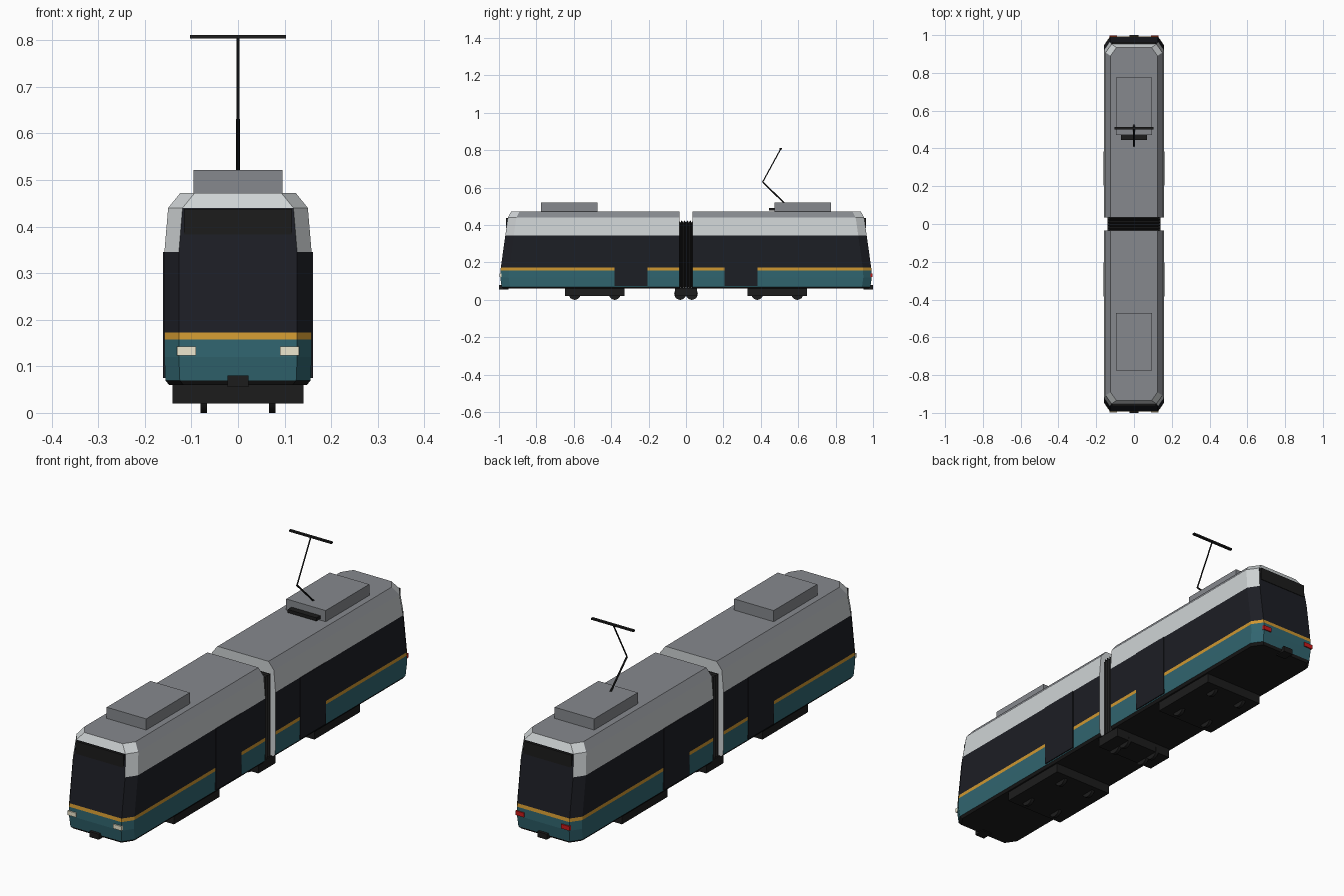
import bpy, bmesh
from math import pi
from mathutils import Vector

if "Cube" in bpy.data.objects:
    bpy.data.objects.remove(bpy.data.objects["Cube"])


def material(name, r, g, b):
    m = bpy.data.materials.new(name)
    m.diffuse_color = (r, g, b, 1)
    m.use_nodes = True
    m.node_tree.nodes["Principled BSDF"].inputs["Base Color"].default_value = m.diffuse_color
    return m


TEAL = material("teal", 0.03, 0.13, 0.16)
GOLD = material("gold", 0.62, 0.31, 0.03)
BLACK = material("dark_glass", 0.012, 0.013, 0.018)
LIGHT = material("light_grey", 0.62, 0.65, 0.66)
ROOF = material("roof_grey", 0.24, 0.25, 0.27)
UNDER = material("underframe_black", 0.012, 0.012, 0.012)
CREAM = material("lamp_cream", 0.85, 0.8, 0.62)
RED = material("lamp_red", 0.6, 0.01, 0.01)


def finish(name, bm, mats):
    bmesh.ops.recalc_face_normals(bm, faces=bm.faces)
    me = bpy.data.meshes.new(name)
    bm.to_mesh(me)
    bm.free()
    for m in mats:
        me.materials.append(m)
    ob = bpy.data.objects.new(name, me)
    bpy.context.collection.objects.link(ob)
    return ob


def box(name, x0, x1, y0, y1, z0, z1, mat):
    bm = bmesh.new()
    bmesh.ops.create_cube(bm, size=1)
    for v in bm.verts:
        v.co = ((x0 + x1) / 2 + v.co.x * (x1 - x0),
                (y0 + y1) / 2 + v.co.y * (y1 - y0),
                (z0 + z1) / 2 + v.co.z * (z1 - z0))
    return finish(name, bm, [mat])


def rod(name, a, b, r, mat, sides=8):
    a, b = Vector(a), Vector(b)
    bm = bmesh.new()
    bmesh.ops.create_cone(bm, cap_ends=True, segments=sides, radius1=r, radius2=r, depth=(b - a).length)
    ob = finish(name, bm, [mat])
    ob.location = (a + b) / 2
    ob.rotation_euler = (b - a).to_track_quat('Z', 'Y').to_euler()
    return ob


# height, half width, nose position, then material of the band above (side, nose corner, nose)
LEVELS = [(0.060, 0.148, 0.978, (5, 5, 5)),
          (0.070, 0.156, 0.986, (0, 0, 0)),
          (0.120, 0.158, 0.993, (0, 0, 0)),
          (0.158, 0.158, 0.992, (1, 1, 1)),
          (0.173, 0.158, 0.990, (2, 2, 2)),
          (0.345, 0.158, 0.966, (3, 3, 2)),
          (0.440, 0.150, 0.952, (4, 3, 3)),
          (0.472, 0.124, 0.935, None)]
INNER = 0.035


def car_body(name, s):
    bm = bmesh.new()
    rings = []
    for z, w, n, _ in LEVELS:
        pts = [(w, INNER), (w, n - 0.045), (w - 0.031, n),
               (0.031 - w, n), (-w, n - 0.045), (-w, INNER)]
        rings.append([bm.verts.new((x, s * y, z)) for x, y in pts])
    for lo, hi, level in zip(rings, rings[1:], LEVELS):
        side, corner, nose = level[3]
        for i, m in enumerate((side, corner, nose, corner, side, 3)):
            j = (i + 1) % 6
            bm.faces.new((lo[i], lo[j], hi[j], hi[i])).material_index = m
    bm.faces.new(rings[0]).material_index = 5
    bm.faces.new(rings[-1]).material_index = 4
    return finish(name, bm, [TEAL, GOLD, BLACK, LIGHT, ROOF, UNDER])


def bogie(name, yc, half, axle):
    box(name + "_frame", -0.141, 0.141, yc - half, yc + half, 0.02, 0.062, UNDER)
    for y in (yc - axle, yc + axle):
        rod(name + "_axle", (-0.07, y, 0.032), (0.07, y, 0.032), 0.008, UNDER)
        for x in (-0.074, 0.074):
            w = rod(name + "_wheel", (x - 0.007, y, 0.032), (x + 0.007, y, 0.032), 0.032, UNDER, 20)
            for p in w.data.polygons:
                p.use_smooth = len(p.vertices) == 4
            w.data.set_sharp_from_angle(angle=pi / 6)


for s, end in ((-1, "front"), (1, "rear")):
    car_body(end + "_car_body", s)
    # destination sign, coupler and rooftop equipment
    ys = sorted((s * 0.93, s * 0.963))
    box(end + "_destination_sign", -0.116, 0.116, *ys, 0.383, 0.438, UNDER)
    ys = sorted((s * 0.95, s * 1.0))
    box(end + "_coupler", -0.023, 0.023, *ys, 0.056, 0.08, UNDER)
    ys = sorted((s * 0.472, s * 0.775))
    box(end + "_roof_unit", -0.096, 0.096, *ys, 0.465, 0.521, ROOF)
    # lamps and doors on both sides
    for t in (-1, 1):
        xs = sorted((t * 0.09, t * 0.131))
        ys = sorted((s * 0.96, s * 0.998))
        box(end + "_lamp", *xs, *ys, 0.123, 0.142, CREAM if s < 0 else RED)
        xs = sorted((t * 0.145, t * 0.161))
        ys = sorted((s * 0.205, s * 0.383))
        box(end + "_door", *xs, *ys, 0.075, 0.345, BLACK)
    bogie(end + "_bogie", s * 0.488, 0.158, 0.107)

bogie("middle_bogie", 0, 0.06, 0.031)

# pleated bellows between the cars
bm = bmesh.new()
rings = []
for i in range(11):
    d = 0.012 * (i % 2)
    y = -0.038 + 0.0076 * i
    rings.append([bm.verts.new(p) for p in ((-0.139 + d, y, 0.055 + d), (0.139 - d, y, 0.055 + d),
                                            (0.139 - d, y, 0.425 - d), (-0.139 + d, y, 0.425 - d))])
for a, b in zip(rings, rings[1:]):
    for i in range(4):
        j = (i + 1) % 4
        bm.faces.new((a[i], a[j], b[j], b[i]))
bm.faces.new(rings[0])
bm.faces.new(rings[-1])
finish("bellows", bm, [UNDER])

# pantograph
box("pantograph_base", -0.07, 0.07, 0.445, 0.475, 0.478, 0.492, UNDER)
rod("pantograph_lower_arm", (0, 0.525, 0.518), (0, 0.41, 0.63), 0.004, UNDER)
rod("pantograph_upper_arm", (0, 0.41, 0.63), (0, 0.507, 0.808), 0.003, UNDER)
box("pantograph_head", -0.103, 0.103, 0.501, 0.513, 0.804, 0.811, UNDER)
